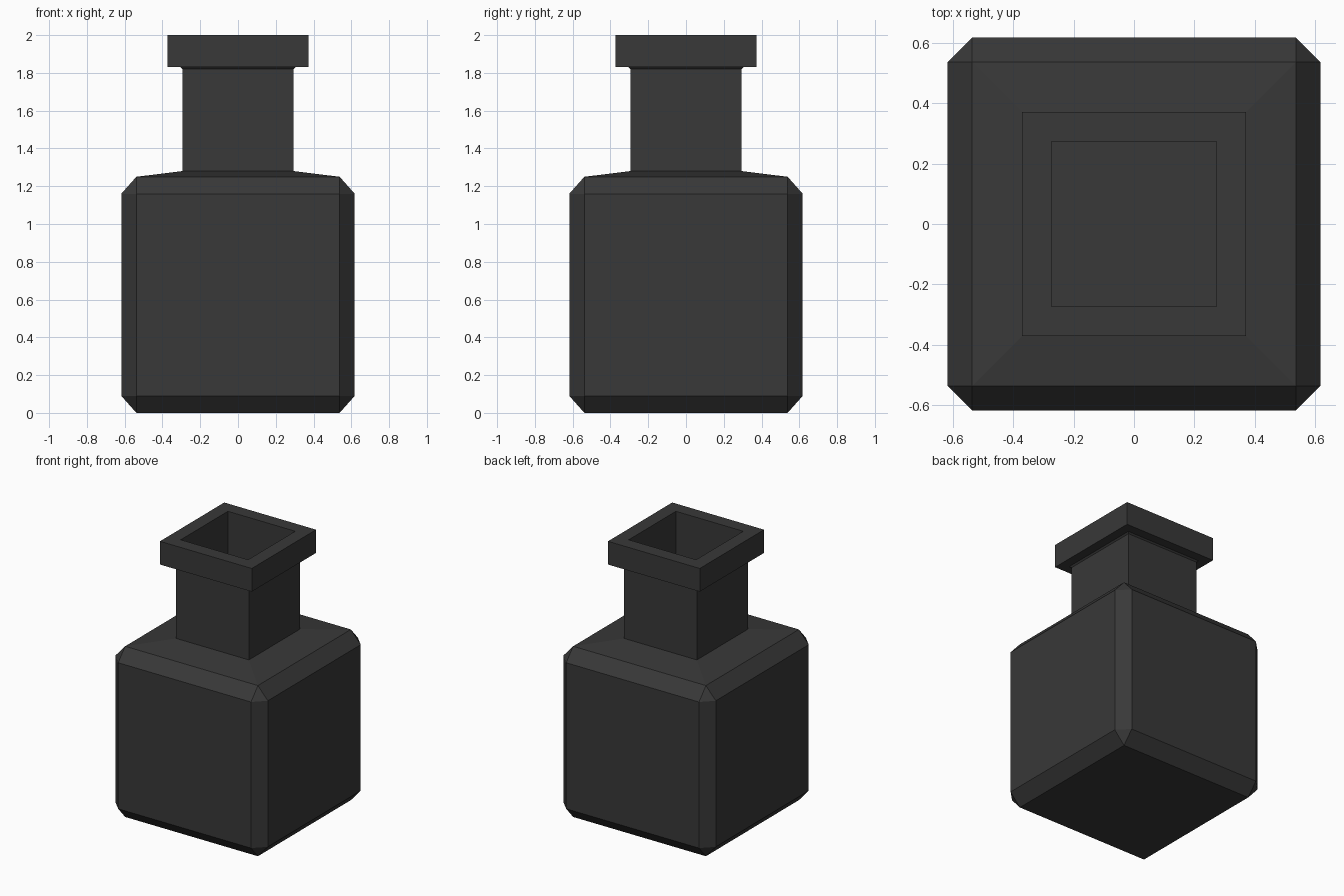
import bpy, bmesh
from mathutils import Vector

if "Cube" in bpy.data.objects:
    bpy.data.objects.remove(bpy.data.objects["Cube"])

mat = bpy.data.materials.new("dark_glass")
mat.diffuse_color = (0.04, 0.04, 0.04, 1)
mat.use_nodes = True
mat.node_tree.nodes["Principled BSDF"].inputs["Base Color"].default_value = mat.diffuse_color

bm = bmesh.new()

# Chamfered square body
bmesh.ops.create_cube(bm, size=1)
bmesh.ops.scale(bm, vec=(1.236, 1.236, 1.25 * 8 / 9), verts=bm.verts)
bmesh.ops.bevel(bm, geom=bm.edges[:], offset=0.08, offset_type='OFFSET',
                segments=1, profile=0.5, affect='EDGES')
bmesh.ops.scale(bm, vec=(1, 1, 9 / 8), verts=bm.verts)
bmesh.ops.translate(bm, vec=(0, 0, 0.625), verts=bm.verts)

bm.normal_update()
top = max(bm.faces, key=lambda f: f.calc_center_median().z)


def step(face, half, z):
    """Extrude the square top face to a new half width and height."""
    new = bmesh.ops.extrude_discrete_faces(bm, faces=[face])["faces"][0]
    for v in new.verts:
        v.co = Vector((half if v.co.x > 0 else -half,
                       half if v.co.y > 0 else -half, z))
    return new


# Shoulder, neck, lip, then the inside of the neck
for half, z in [(0.295, 1.28), (0.295, 1.82), (0.305, 1.83), (0.372, 1.83),
                (0.372, 2.0), (0.273, 2.0), (0.273, 1.27)]:
    top = step(top, half, z)

# Open the mouth into the hollow body
bmesh.ops.delete(bm, geom=[top], context='FACES_ONLY')

mesh = bpy.data.meshes.new("bottle")
bm.to_mesh(mesh)
bm.free()
mesh.materials.append(mat)
bottle = bpy.data.objects.new("bottle", mesh)
bpy.context.collection.objects.link(bottle)
